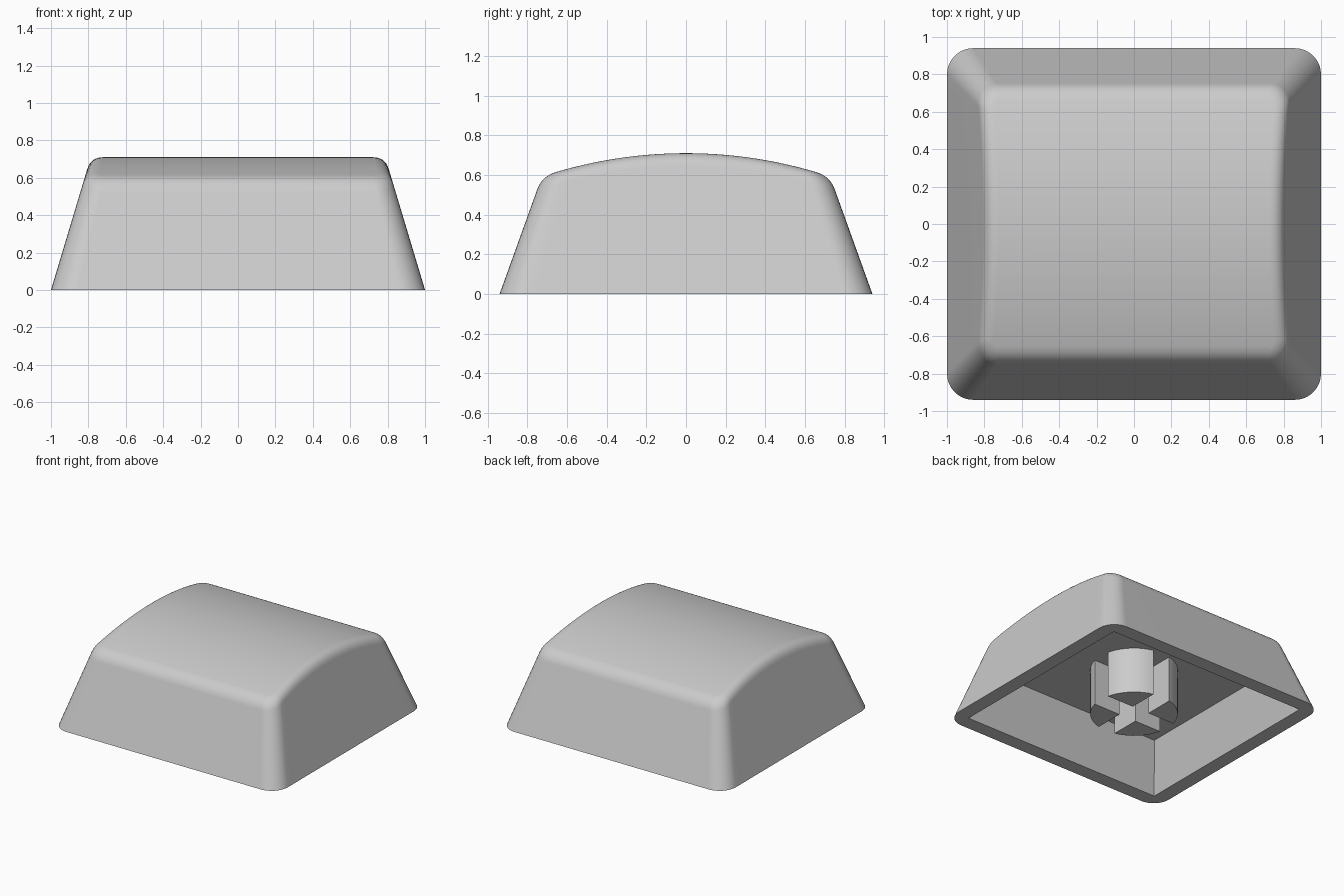
import bpy, bmesh, math
from mathutils import Vector

cube = bpy.data.objects.get("Cube")
if cube:
    bpy.data.objects.remove(cube, do_unlink=True)

CEILING = 0.37      # height of the hollow underside
WALL = 0.115        # wall thickness at the foot
FILLET = 0.065      # size of the rounded top rim
DOME_RADIUS = 2.3
ARC, SIDE = 8, 28   # steps per corner and per long side

grey = bpy.data.materials.new("light grey plastic")
grey.use_nodes = True
colour = (0.6, 0.6, 0.6, 1)
grey.diffuse_color = colour
grey.node_tree.nodes["Principled BSDF"].inputs["Base Color"].default_value = colour


def finish(bm, name):
    bmesh.ops.remove_doubles(bm, verts=bm.verts, dist=0.0001)
    bmesh.ops.recalc_face_normals(bm, faces=bm.faces)
    mesh = bpy.data.meshes.new(name)
    bm.to_mesh(mesh)
    bm.free()
    obj = bpy.data.objects.new(name, mesh)
    bpy.context.collection.objects.link(obj)
    mesh.materials.append(grey)
    bpy.ops.object.select_all(action='DESELECT')
    obj.select_set(True)
    bpy.context.view_layer.objects.active = obj
    bpy.ops.object.shade_smooth_by_angle(angle=math.radians(30))
    mod = obj.modifiers.new("flat walls", 'WEIGHTED_NORMAL')
    mod.keep_sharp = True
    return obj


# Right half of a rounded rectangle as (corner sign, direction, side fraction)
steps = [(math.radians(90 * i / ARC - 90), -1) for i in range(ARC + 1)]
steps += [(0, 2 * i / SIDE - 1) for i in range(1, SIDE)]
steps += [(math.radians(90 * i / ARC), 1) for i in range(ARC + 1)]


def outline(step, hx, hy, r, z):
    angle, side = step
    return Vector((hx - r + r * math.cos(angle), (hy - r) * side + r * math.sin(angle), z))


def outer(step, z, inset=0):
    return outline(step, 1 - 0.3 * z - inset, 0.94 - 0.36 * z - inset, 0.14 - 0.06 * z - inset, z)


def inner(step, z):
    return outline(step, 1 - WALL - 0.3 * z, 0.94 - WALL - 0.36 * z, 0, z)


def dome(y):
    return 0.71 - DOME_RADIUS + math.sqrt(DOME_RADIUS ** 2 - y * y)


def rim(step, t):
    """Point on the rounded rim, from wall (t = 0) to domed top (t = 1)."""
    z = 0.6
    for _ in range(12):
        z = dome(outer(step, z).y)
    low, mid, top = outer(step, z - FILLET), outer(step, z), outer(step, z, FILLET)
    top.z = dome(top.y)
    return low * (1 - t) ** 2 + mid * 2 * t * (1 - t) + top * t * t


# Shell: ceiling, inner wall, foot, outer wall and rounded rim in one loft
bm = bmesh.new()
halves = [[inner(s, CEILING) for s in steps], [inner(s, 0) for s in steps],
          [outer(s, 0) for s in steps]]
halves += [[rim(s, k / 8) for s in steps] for k in range(9)]
rings = []
for half in halves:
    left = [Vector((-p.x, p.y, p.z)) for p in reversed(half)]
    rings.append([bm.verts.new(p) for p in half + left])
count = len(rings[0])
for a, b in zip(rings, rings[1:]):
    for i in range(count):
        j = (i + 1) % count
        bm.faces.new((a[i], a[j], b[j], b[i]))
# Strips from side to side close the ceiling and the dome
for ring in (rings[0], rings[-1]):
    for i in range(count // 2 - 1):
        bm.faces.new((ring[i], ring[i + 1], ring[count - 2 - i], ring[count - 1 - i]))
finish(bm, "cap_shell")

# Stem: four round posts left between two crossing slots
RADIUS, SLOT = 0.32, 0.075
start = math.asin(SLOT / RADIUS)
for number, name in enumerate(("back_left", "back_right", "front_right", "front_left")):
    profile = [(SLOT, SLOT)]
    for i in range(11):
        a = start + (math.pi / 2 - 2 * start) * i / 10
        profile.append((RADIUS * math.cos(a), RADIUS * math.sin(a)))
    bm = bmesh.new()
    base = bm.faces.new([bm.verts.new((x, y, 0)) for x, y in profile])
    up = bmesh.ops.extrude_face_region(bm, geom=[base])["geom"]
    bmesh.ops.translate(bm, vec=(0, 0, CEILING + 0.01),
                        verts=[v for v in up if isinstance(v, bmesh.types.BMVert)])
    post = finish(bm, "stem_post_" + name)
    post.rotation_euler.z = number * math.pi / 2
